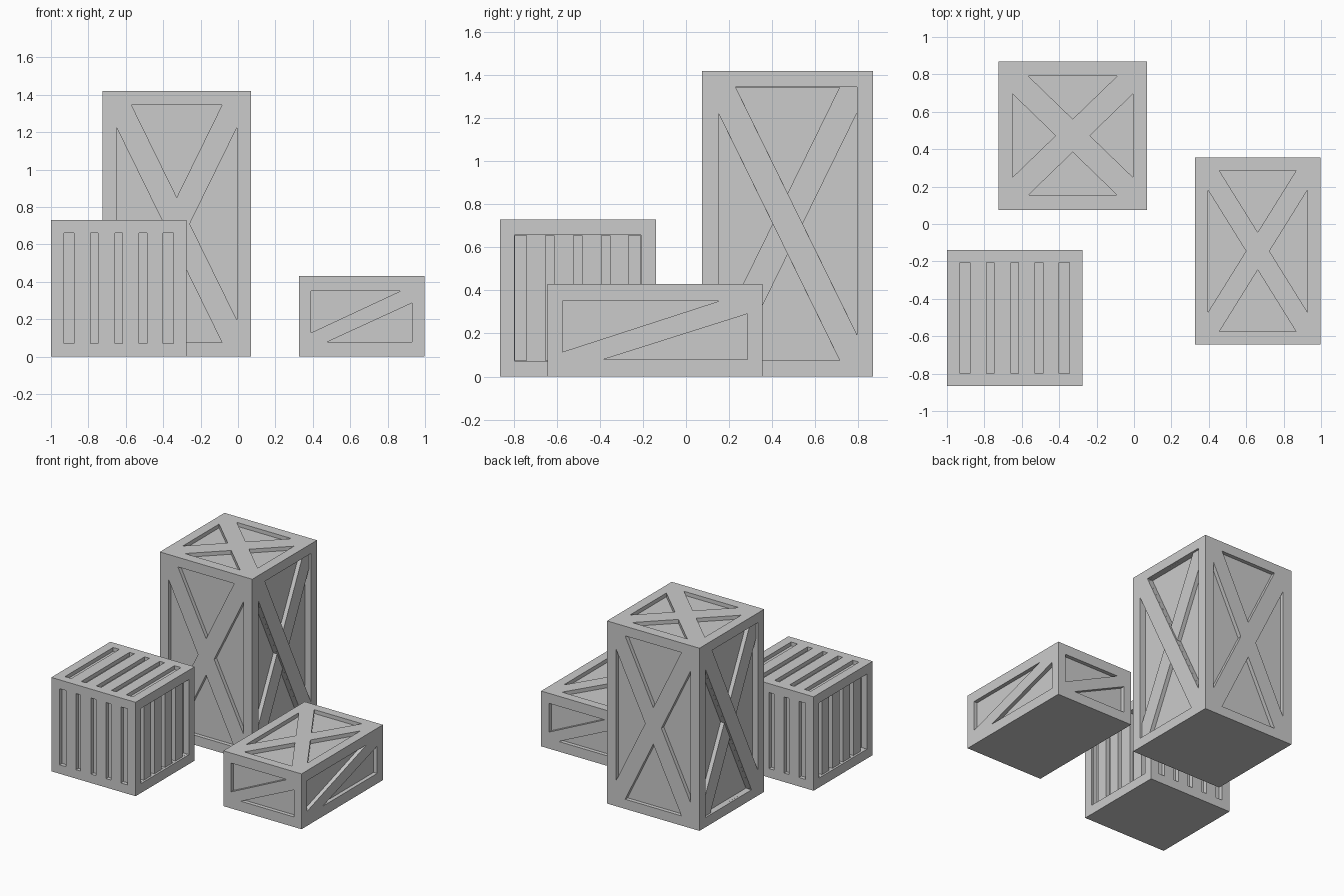
import bpy, bmesh
from mathutils import Vector

if "Cube" in bpy.data.objects:
    bpy.data.objects.remove(bpy.data.objects["Cube"])

X, Y, Z = Vector((1, 0, 0)), Vector((0, 1, 0)), Vector((0, 0, 1))
# face name: (outward normal, face-right, face-up)
FACES = {'front': (-Y, X, Z), 'back': (Y, -X, Z), 'right': (X, Y, Z),
         'left': (-X, -Y, Z), 'top': (Z, X, Y)}
SHALLOW, STEP, DEEP = 0.03, 0.016, 0.048


def cross_panels(a, b, p, q):
    """Four triangles left open by a cross brace in a 2a x 2b frame."""
    s = (2 * b - q) / (2 * a - p)
    v, u = b - (a - p) * s, -a + p + b / s
    return [[(-a + p, b), (a - p, b), (0, v)], [(-a + p, -b), (a - p, -b), (0, -v)],
            [(a, b - q), (a, -b + q), (u, 0)], [(-a, b - q), (-a, -b + q), (-u, 0)]]


def rising_panels(a, b, p, q, p2, q2):
    """Two triangles either side of a brace rising to the right."""
    return [[(-a, b), (a - p, b), (-a, -b + q)],
            [(a, -b), (a, b - q2), (-a + p2, -b)]]


def falling_panels(a, b, p, q):
    """Two triangles either side of a brace falling to the right."""
    return [[(-a + p, b), (a, b), (a, -b + q)],
            [(a - p, -b), (-a, -b), (-a, b - q)]]


def rect(u0, u1, b):
    return [(u0, -b), (u1, -b), (u1, b), (u0, b)]


def slots(b):
    spans = [(-.292, -.238), (-.151, -.110), (-.021, .020), (.109, .150), (.236, .292)]
    return [rect(u0, u1, b) for u0, u1 in spans]


def inset(poly, k=0.998):
    """Shrink slightly so nested recess walls never coincide."""
    cu = sum(p[0] for p in poly) / len(poly)
    cv = sum(p[1] for p in poly) / len(poly)
    return [(cu + (u - cu) * k, cv + (v - cv) * k) for u, v in poly]


def make_object(name, bm):
    bmesh.ops.recalc_face_normals(bm, faces=bm.faces)
    mesh = bpy.data.meshes.new(name)
    bm.to_mesh(mesh)
    bm.free()
    ob = bpy.data.objects.new(name, mesh)
    bpy.context.collection.objects.link(ob)
    return ob


def carve(ob, center, half, recesses):
    """Cut a set of (face, polygons, depth) recesses out of a crate."""
    bm = bmesh.new()
    for face, polys, depth in recesses:
        n, r, up = FACES[face]
        origin = center + n * abs(n.dot(half))
        for poly in polys:
            vs = [bm.verts.new(origin + r * u + up * v - n * depth) for u, v in poly]
            f = bm.faces.new(vs)
            ext = bmesh.ops.extrude_face_region(bm, geom=[f], use_keep_orig=True)
            moved = [g for g in ext['geom'] if isinstance(g, bmesh.types.BMVert)]
            bmesh.ops.translate(bm, verts=moved, vec=n * (depth + 0.03))
    cutter = make_object('recess_cutter', bm)
    cutter.hide_render = True
    mod = ob.modifiers.new('recess', 'BOOLEAN')
    mod.operation, mod.solver, mod.object = 'DIFFERENCE', 'EXACT', cutter
    bpy.context.view_layer.objects.active = ob
    bpy.ops.object.modifier_apply(modifier=mod.name)
    bpy.data.objects.remove(cutter)


def crate(name, lo, hi, *levels):
    lo, hi = Vector(lo), Vector(hi)
    center, half = (lo + hi) / 2, (hi - lo) / 2
    bm = bmesh.new()
    bmesh.ops.create_cube(bm, size=2)
    for v in bm.verts:
        v.co = Vector(v.co[i] * half[i] + center[i] for i in range(3))
    ob = make_object(name, bm)
    for level in levels:
        carve(ob, center, half, level)


# tall crate: cross braces, with overlapping boards on the two sides
tall = (.322, .635, .08, .12)
crate('tall_crate', (-.725, .075, 0), (.07, .87, 1.42),
      [(f, cross_panels(*tall), SHALLOW) for f in ('front', 'back')]
      + [('top', cross_panels(.322, .318, .085, .095), SHALLOW)]
      + [(f, falling_panels(*tall), STEP) for f in ('left', 'right')],
      [(f, [inset(p) for p in cross_panels(*tall)], DEEP) for f in ('left', 'right')])

# slatted cube crate: slats sit back inside the frame on the two sides
crate('slatted_crate', (-1, -.865, 0), (-.275, -.14, .73),
      [(f, slots(.296), SHALLOW) for f in ('front', 'back', 'top')]
      + [(f, [rect(-.294, .294, .292)], STEP) for f in ('left', 'right')],
      [(f, [inset(p) for p in slots(.292)], DEEP) for f in ('left', 'right')])

# low crate: single diagonal braces around, cross brace on the lid
crate('low_crate', (.325, -.645, 0), (.998, .355, .43),
      [(f, rising_panels(.27, .137, .06, .05, .085, .065), SHALLOW) for f in ('front', 'back')]
      + [(f, rising_panels(.43, .136, .13, .035, .19, .06), SHALLOW) for f in ('left', 'right')]
      + [('top', cross_panels(.265, .43, .06, .105), SHALLOW)])
